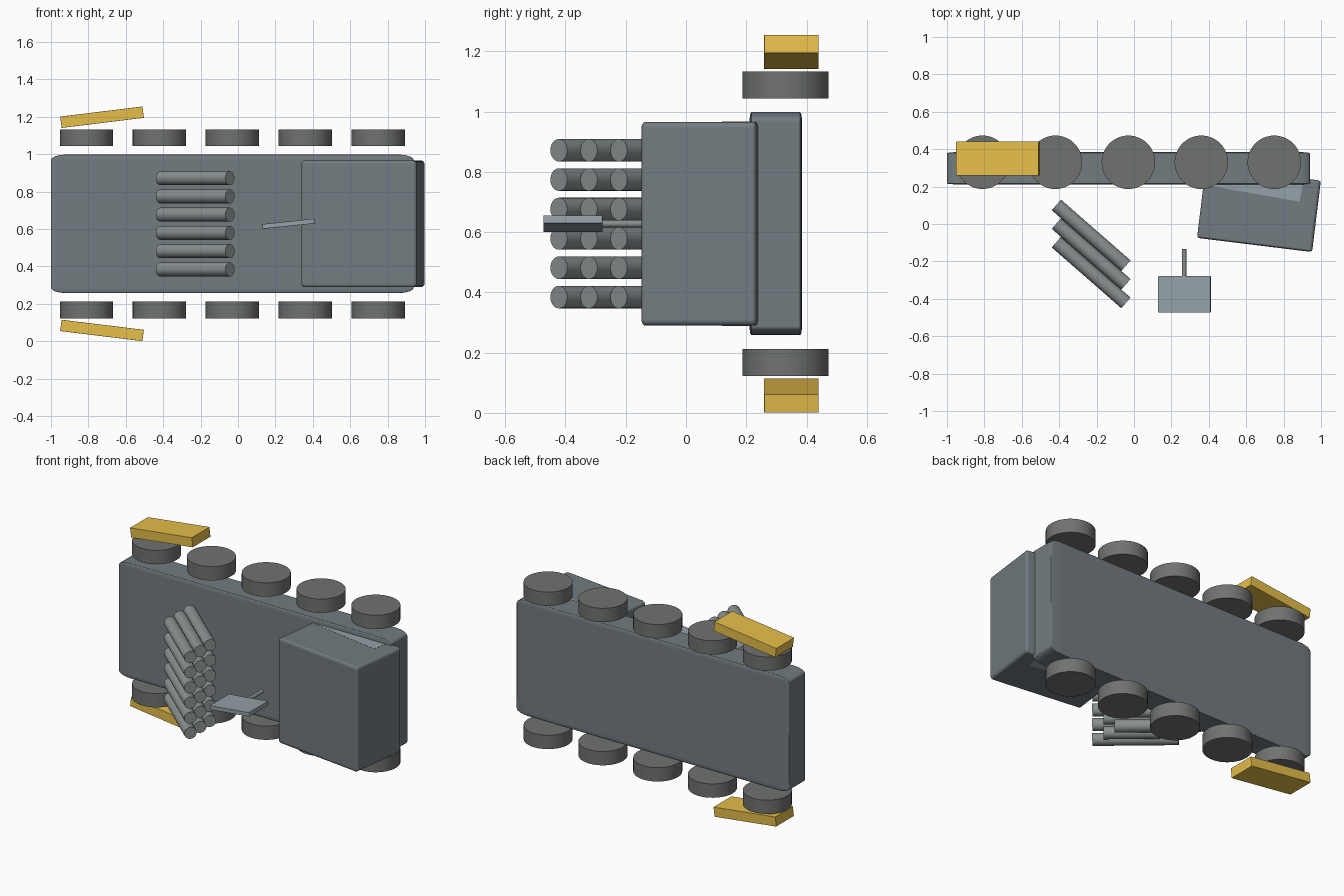
import bpy
from math import radians
from mathutils import Vector

if "Cube" in bpy.data.objects:
    bpy.data.objects.remove(bpy.data.objects["Cube"])

MID = 0.628  # symmetry plane height of the vehicle lying on its side


def paint(name, r, g, b):
    m = bpy.data.materials.new(name)
    m.diffuse_color = (r, g, b, 1)
    m.use_nodes = True
    m.node_tree.nodes["Principled BSDF"].inputs["Base Color"].default_value = m.diffuse_color
    return m


yellow = paint("yellow_paint", 0.80, 0.52, 0.07)
hull_grey = paint("hull_grey", 0.17, 0.20, 0.22)
tyre_grey = paint("tyre_grey", 0.16, 0.17, 0.16)
tube_grey = paint("tube_grey", 0.25, 0.28, 0.28)
panel_grey = paint("panel_grey", 0.30, 0.36, 0.39)


def smooth(o):
    bpy.ops.object.select_all(action='DESELECT')
    o.select_set(True)
    bpy.context.view_layer.objects.active = o
    bpy.ops.object.shade_smooth_by_angle(angle=radians(35))


def box(name, loc, size, rot=(0, 0, 0), bevel=0.0, mat=None):
    bpy.ops.mesh.primitive_cube_add(size=1, location=loc, rotation=rot)
    o = bpy.context.object
    o.name = name
    o.scale = size
    o.data.materials.append(mat)
    if bevel:
        smooth(o)
        m = o.modifiers.new("bevel", 'BEVEL')
        m.width = bevel
        m.segments = 4
        m.harden_normals = True
    return o


def rod(name, a, b, radius, sides, mat):
    a, b = Vector(a), Vector(b)
    d = b - a
    bpy.ops.mesh.primitive_cylinder_add(vertices=sides, radius=radius, depth=d.length,
                                        location=(a + b) / 2,
                                        rotation=d.to_track_quat('Z', 'Y').to_euler())
    o = bpy.context.object
    o.name = name
    o.data.materials.append(mat)
    smooth(o)
    return o


# Chassis, cab and the windscreen slab that just breaks through the cab sides
box("chassis", (-0.03, 0.298, MID), (1.94, 0.174, 0.74), bevel=0.04, mat=hull_grey)
box("cab", (0.668, 0.079, MID), (0.62, 0.385, 0.676), (0, 0, radians(-7)), 0.03, hull_grey)
box("windscreen", (0.648, 0.212, MID), (0.5, 0.1, 0.678), (0, 0, radians(-10)), mat=panel_grey)

# Wheels and rear yellow plates, mirrored across the middle plane
for side, label in ((-1, "right"), (1, "left")):
    for i in range(5):
        x = -0.81 + 0.39 * i
        rod(f"wheel_{label}_{i + 1}", (x, 0.33, MID + side * 0.416),
            (x, 0.33, MID + side * 0.505), 0.143, 48, tyre_grey)
    box(f"outrigger_plate_{label}", (-0.727, 0.35, MID + side * 0.57), (0.443, 0.181, 0.061),
        (0, radians(-7 * side), 0), 0.01, yellow)

# Tilted launch tubes, three layers of six
for layer in range(3):
    for k in range(6):
        z = MID + (k - 2.5) * 0.0975
        y = -0.0995 * layer
        rod(f"launch_tube_{layer + 1}_{k + 1}", (-0.415, 0.102 + y, z),
            (-0.043, -0.223 + y, z), 0.0375, 24, tube_grey)

# Radar panel on its mast
rod("radar_mast", (0.268, -0.28, MID), (0.268, -0.133, MID), 0.012, 20, tube_grey)
box("radar_panel", (0.27, -0.375, MID), (0.281, 0.195, 0.026), (0, radians(-6), 0), 0.02,
    panel_grey)
